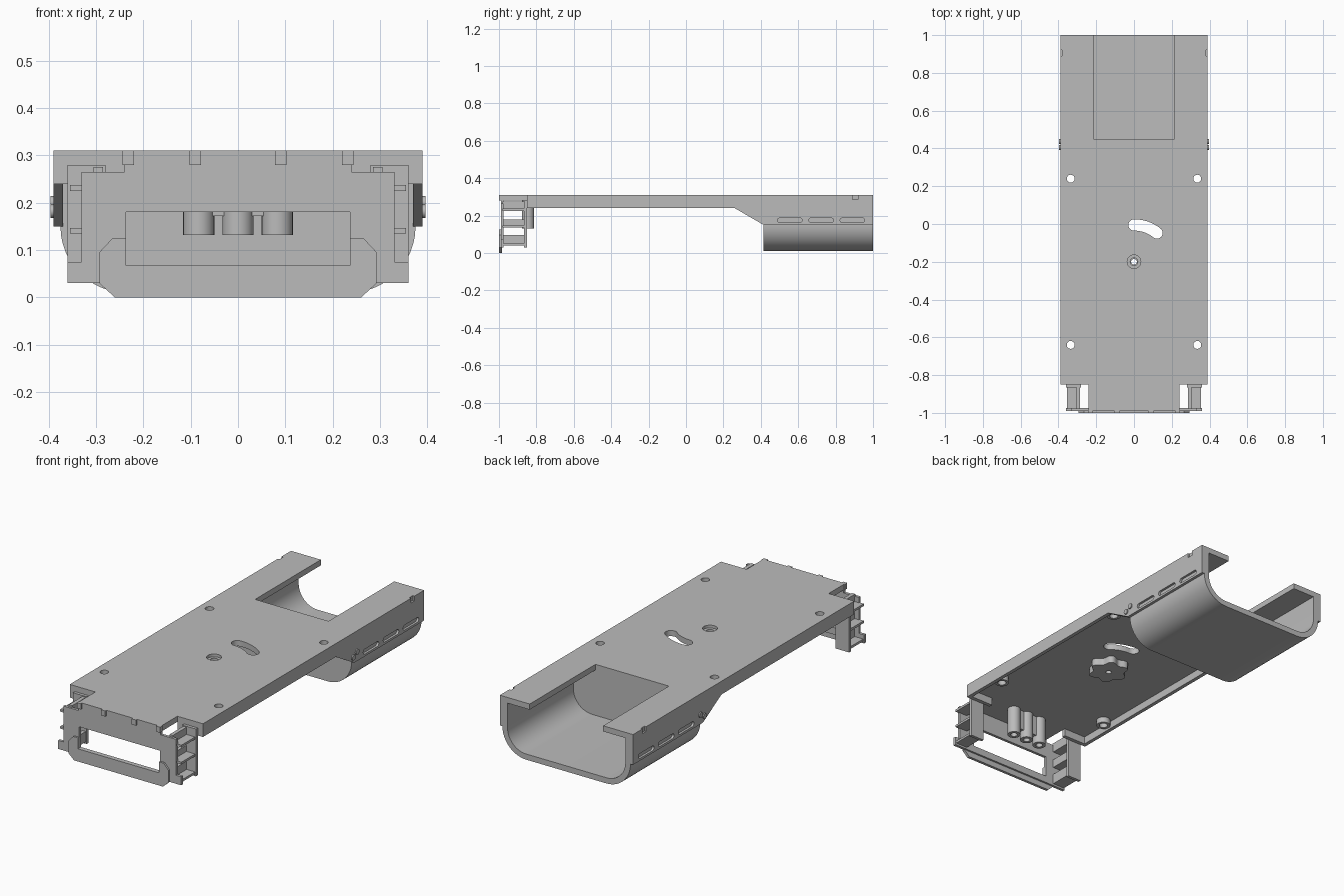
import bpy, bmesh
from math import sin, cos, pi, radians

cube = bpy.data.objects.get("Cube")
if cube:
    bpy.data.objects.remove(cube, do_unlink=True)

grey = bpy.data.materials.new("plain_grey")
grey.use_nodes = True
COLOUR = (0.5, 0.5, 0.5, 1)
grey.diffuse_color = COLOUR
grey.node_tree.nodes["Principled BSDF"].inputs["Base Color"].default_value = COLOUR


def prism(name, pts, axis, a, b):
    """Extrude a 2D outline along an axis from a to b."""
    place = {"x": lambda p, t: (t, p[0], p[1]),
             "y": lambda p, t: (p[0], t, p[1]),
             "z": lambda p, t: (p[0], p[1], t)}[axis]
    bm = bmesh.new()
    lo = [bm.verts.new(place(p, a)) for p in pts]
    hi = [bm.verts.new(place(p, b)) for p in pts]
    bm.faces.new(lo)
    bm.faces.new(hi)
    for i in range(len(pts)):
        j = (i + 1) % len(pts)
        bm.faces.new((lo[i], lo[j], hi[j], hi[i]))
    bmesh.ops.recalc_face_normals(bm, faces=bm.faces)
    mesh = bpy.data.meshes.new(name)
    bm.to_mesh(mesh)
    bm.free()
    mesh.materials.append(grey)
    obj = bpy.data.objects.new(name, mesh)
    bpy.context.collection.objects.link(obj)
    return obj


def box(name, x, y, z):
    return prism(name, [(x[0], y[0]), (x[1], y[0]), (x[1], y[1]), (x[0], y[1])], "z", *z)


def arc(cx, cy, r, start, end, n=12):
    angles = [radians(start + (end - start) * i / n) for i in range(n + 1)]
    return [(cx + r * cos(t), cy + r * sin(t)) for t in angles]


def circle(cx, cy, r, n=24):
    return arc(cx, cy, r, 0, 360, n)[:-1]


def mirrored(pts):
    """Complete a right-hand outline with its reflection."""
    return pts + [(-x, y) for x, y in reversed(pts)]


def cut(obj, *cutters):
    for c in cutters:
        mod = obj.modifiers.new("cut", "BOOLEAN")
        mod.operation, mod.solver, mod.object = "DIFFERENCE", "EXACT", c
        bpy.context.view_layer.objects.active = obj
        bpy.ops.object.modifier_apply(modifier=mod.name)
        bpy.data.objects.remove(c, do_unlink=True)


def smooth(obj):
    bpy.ops.object.select_all(action="DESELECT")
    obj.select_set(True)
    bpy.context.view_layer.objects.active = obj
    bpy.ops.object.shade_smooth_by_angle(angle=radians(30))


TOP, UNDER = 0.31, 0.28
HOLES = [(sx * 0.335, y) for sx in (-1, 1) for y in (-0.64, 0.24)]
PIVOT = (0, -0.2)

# Deck plate with the rear opening, screw holes, pivot hole and curved slot
deck = prism("deck_plate", mirrored([(0.24, -0.99), (0.24, -0.85), (0.39, -0.85),
             (0.39, 1), (0.215, 1), (0.215, 0.45)]), "z", UNDER, TOP)
slot = (arc(*PIVOT, 0.225, 90, 50) + arc(0.122, -0.048, 0.03, 50, -130, 8)[1:-1]
        + arc(*PIVOT, 0.165, 50, 90) + arc(0, -0.005, 0.03, 270, 90, 8)[1:-1])
cut(deck, prism("slot_cutter", slot, "z", 0.2, 0.4),
    prism("pivot_cutter", circle(*PIVOT, 0.02), "z", 0.2, 0.4),
    prism("countersink_cutter", circle(*PIVOT, 0.036), "z", 0.295, 0.4),
    *[prism("hole_cutter", circle(x, y, 0.021), "z", 0.2, 0.4) for x, y in HOLES])
smooth(deck)

# Screw bosses under the deck
for x, y in HOLES:
    boss = prism("screw_boss", circle(x, y, 0.035), "z", 0.25, UNDER)
    cut(boss, prism("boss_cutter", circle(x, y, 0.021), "z", 0.2, 0.4))
    smooth(boss)

# Lobed knob on the underside
lobes = []
for i in range(72):
    t = 2 * pi * i / 72
    r = 0.09 + 0.012 * cos(6 * t)
    lobes.append((PIVOT[0] + r * cos(t), PIVOT[1] + r * sin(t)))
knob = prism("lobed_knob", lobes, "z", 0.242, UNDER)
cut(knob, prism("knob_cutter", circle(*PIVOT, 0.015), "z", 0.2, 0.4))
smooth(knob)

# Rounded rear tray, open at the back and closed at its front end
outer = [(0.375, UNDER)] + arc(0.235, 0.15, 0.14, 0, -90)
inner = [(0.345, UNDER)] + arc(0.235, 0.15, 0.11, 0, -90)
shell = outer + [(-x, z) for x, z in reversed(outer)]
hollow = inner + [(-x, z) for x, z in reversed(inner)]
tray = prism("rear_tray", shell + hollow[::-1], "y", 0.415, 1)
smooth(tray)
smooth(prism("tray_end_wall", shell, "y", 0.415, 0.45))

for s, side in ((1, "left"), (-1, "right")):
    # Side rim, with recessed slots and a small clip notch
    rim = prism(side + "_side_rim", [(-0.85, TOP), (-0.85, 0.24), (0.26, 0.24),
                (0.415, 0.15), (1, 0.15), (1, TOP)], "x", s * 0.37, s * 0.39)
    cutters = []
    for y in (0.503, 0.67, 0.837):
        ends = arc(y, 0.175, 0.013, 270, 90, 8) + arc(y + 0.105, 0.175, 0.013, 90, -90, 8)
        cutters.append(prism("side_slot_cutter", ends, "x", s * 0.378, s * 0.41))
    cutters.append(box("notch_cutter", (s * 0.38, s * 0.41), (0.89, 0.92), (0.285, 0.4)))
    cut(rim, *cutters)
    cut(deck, box("notch_cutter", (s * 0.38, s * 0.41), (0.89, 0.92), (0.285, 0.4)))
    box(side + "_front_rim", (s * 0.24, s * 0.39), (-0.85, -0.83), (0.24, TOP))

    # Small side pins
    for y, z in ((0.405, 0.182), (0.437, 0.2)):
        smooth(prism(side + "_side_pin", circle(y, z, 0.014, 16), "x", s * 0.37, s * 0.396))

    # Front bracket cheek: rear wall, ribs and shelves
    box(side + "_bracket_wall", (s * 0.28, s * 0.36), (-0.866, -0.85), (0.03, UNDER))
    for z0, z1 in ((0.04, 0.095), (0.135, 0.18), (0.225, 0.275)):
        box(side + "_bracket_rib", (s * 0.285, s * 0.305), (-0.98, -0.855), (z0, z1))
        box(side + "_bracket_shelf", (s * 0.3, s * 0.355), (-0.98, -0.855), (z0, z0 + 0.012))
    box(side + "_bracket_foot", (s * 0.285, s * 0.36), (-0.99, -0.975), (0.03, 0.075))

    # Locating tabs on the front lip
    for x in (0.09, 0.232):
        box(side + "_lip_tab", (s * (x - 0.012), s * (x + 0.012)), (-1, -0.98), (UNDER, TOP))

# Front face frame and chamfered bumper, both with the wide window
frame = prism("front_frame", mirrored([(0.293, 0.03), (0.36, 0.03), (0.36, 0.075),
              (0.33, 0.075), (0.33, 0.265), (0.24, 0.265), (0.24, UNDER)]), "y", -0.99, -0.975)
bumper = prism("front_bumper", mirrored([(0.26, 0), (0.293, 0.03), (0.293, 0.095),
               (0.265, 0.125), (0.23, 0.125)]), "y", -1, -0.985)
for part in (frame, bumper):
    cut(part, box("window_cutter", (-0.237, 0.237), (-1.1, -0.9), (0.067, 0.18)))

# Three hanging tubes joined by a web
box("tube_web", (-0.083, 0.083), (-0.86, -0.83), (0.172, UNDER))
for x in (-0.083, 0, 0.083):
    tube = prism("hanging_tube", circle(x, -0.845, 0.033), "z", 0.132, UNDER)
    cut(tube, prism("tube_cutter", circle(x, -0.845, 0.017), "z", 0.1, 0.25))
    smooth(tube)
